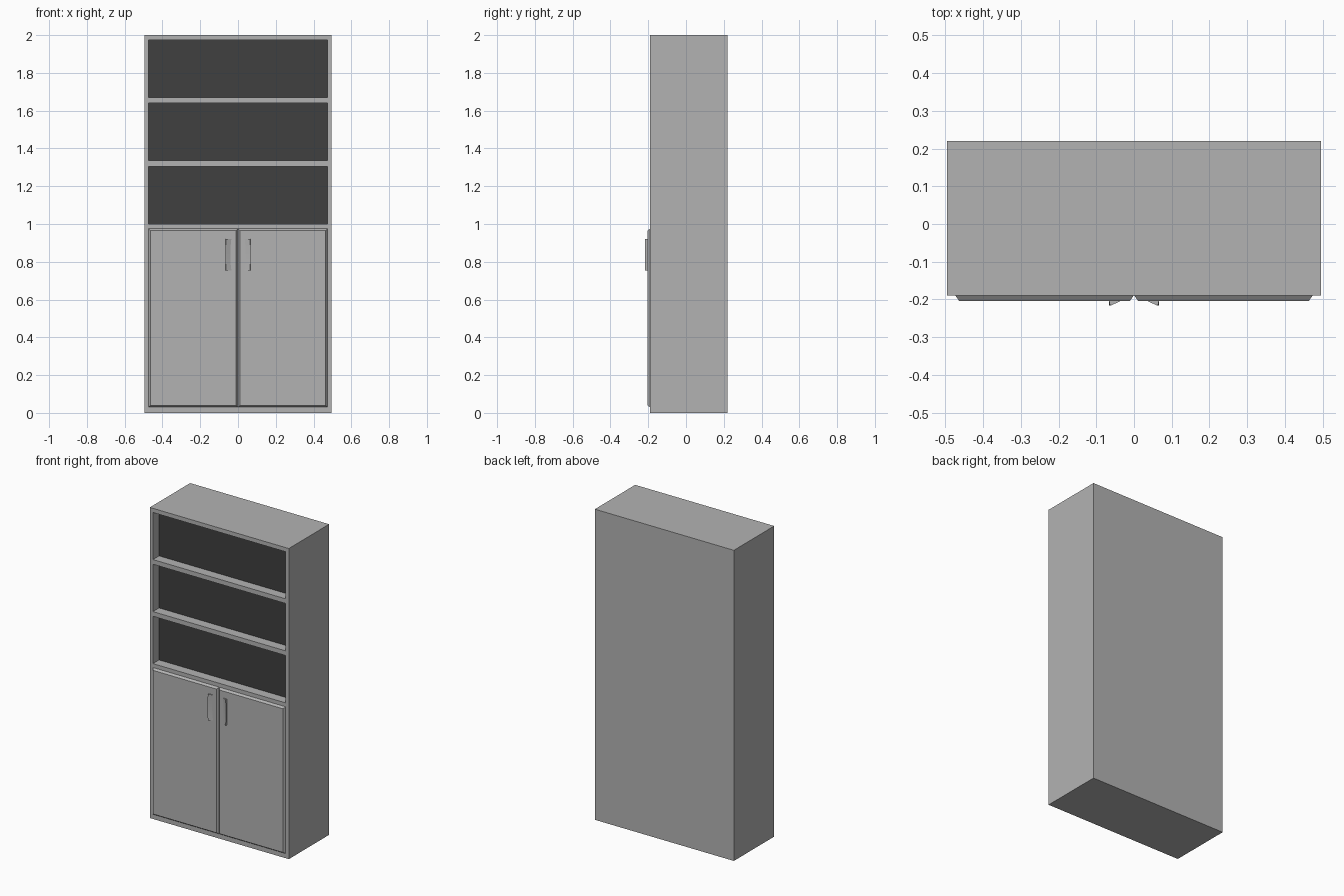
import bpy
import bmesh

if "Cube" in bpy.data.objects:
    bpy.data.objects.remove(bpy.data.objects["Cube"], do_unlink=True)


def material(name, value):
    m = bpy.data.materials.new(name)
    m.use_nodes = True
    colour = (value, value, value, 1)
    m.diffuse_color = colour
    m.node_tree.nodes["Principled BSDF"].inputs["Base Color"].default_value = colour
    return m


GREY = material("light grey", 0.45)
DARK = material("dark grey", 0.05)

FRONT, BACK = -0.19, 0.22
HALF, INNER = 0.495, 0.473
NICHE = 0.065


def finish(name, bm, mat):
    bmesh.ops.recalc_face_normals(bm, faces=bm.faces)
    mesh = bpy.data.meshes.new(name)
    bm.to_mesh(mesh)
    bm.free()
    mesh.materials.append(mat)
    ob = bpy.data.objects.new(name, mesh)
    bpy.context.collection.objects.link(ob)
    return ob


def box(name, x, y, z, mat=GREY):
    return loft(name, [[(a, b, c) for a, b in
                        ((x[0], y[0]), (x[1], y[0]), (x[1], y[1]), (x[0], y[1]))]
                       for c in z], mat)


def loft(name, rings, mat=GREY):
    """Skin a list of equal rings and cap both ends."""
    bm = bmesh.new()
    rows = [[bm.verts.new(p) for p in ring] for ring in rings]
    n = len(rows[0])
    for a, b in zip(rows, rows[1:]):
        for i in range(n):
            j = (i + 1) % n
            bm.faces.new((a[i], a[j], b[j], b[i]))
    bm.faces.new(rows[0])
    bm.faces.new(rows[-1])
    return finish(name, bm, mat)


# Carcass: solid body behind the niches, with a front frame around them
box("cabinet_body", (-HALF, HALF), (FRONT + NICHE, BACK), (0, 2))
box("lower_front", (-HALF, HALF), (FRONT, FRONT + NICHE), (0, 1.0))
for side, s in (("left", 1), ("right", -1)):
    box(side + "_stile", sorted((s * INNER, s * HALF)), (FRONT, FRONT + NICHE), (1.0, 2))

# Shelf rails and the dark panels between them
rails = [(1.305, 1.335), (1.64, 1.67), (1.973, 2.0)]
floor = 1.0
for i, (low, high) in enumerate(rails, 1):
    box(f"shelf_rail_{i}", (-INNER, INNER), (FRONT, FRONT + NICHE), (low, high))
    box(f"niche_panel_{i}", (-INNER, INNER),
        (FRONT + NICHE - 0.003, FRONT + NICHE), (floor, low), DARK)
    floor = high


def rectangle(x0, x1, z0, z1, y, inset):
    x0, x1, z0, z1 = x0 + inset, x1 - inset, z0 + inset, z1 - inset
    return [(x0, y, z0), (x1, y, z0), (x1, y, z1), (x0, y, z1)]


# Doors with chamfered edges, and wedge-shaped curved handles
for side, s in (("left", 1), ("right", -1)):
    x0, x1 = sorted((s * 0.001, s * INNER))
    loft(side + "_door", [rectangle(x0, x1, 0.03, 0.975, FRONT, 0),
                          rectangle(x0, x1, 0.03, 0.975, FRONT - 0.014, 0.01)])
    rings = []
    steps = 8
    for k in range(steps + 1):
        t = 2 * k / steps - 1
        z = 0.838 + 0.083 * t
        bow = 0.006 * (1 - t * t)
        rings.append([(s * (0.066 - 0.003 * t * t), FRONT - 0.0265, z),
                      (s * 0.066, FRONT - 0.014, z),
                      (s * (0.035 + bow), FRONT - 0.014, z)])
    handle = loft(side + "_handle", rings)
    bpy.ops.object.select_all(action="DESELECT")
    handle.select_set(True)
    bpy.context.view_layer.objects.active = handle
    bpy.ops.object.shade_smooth_by_angle()
